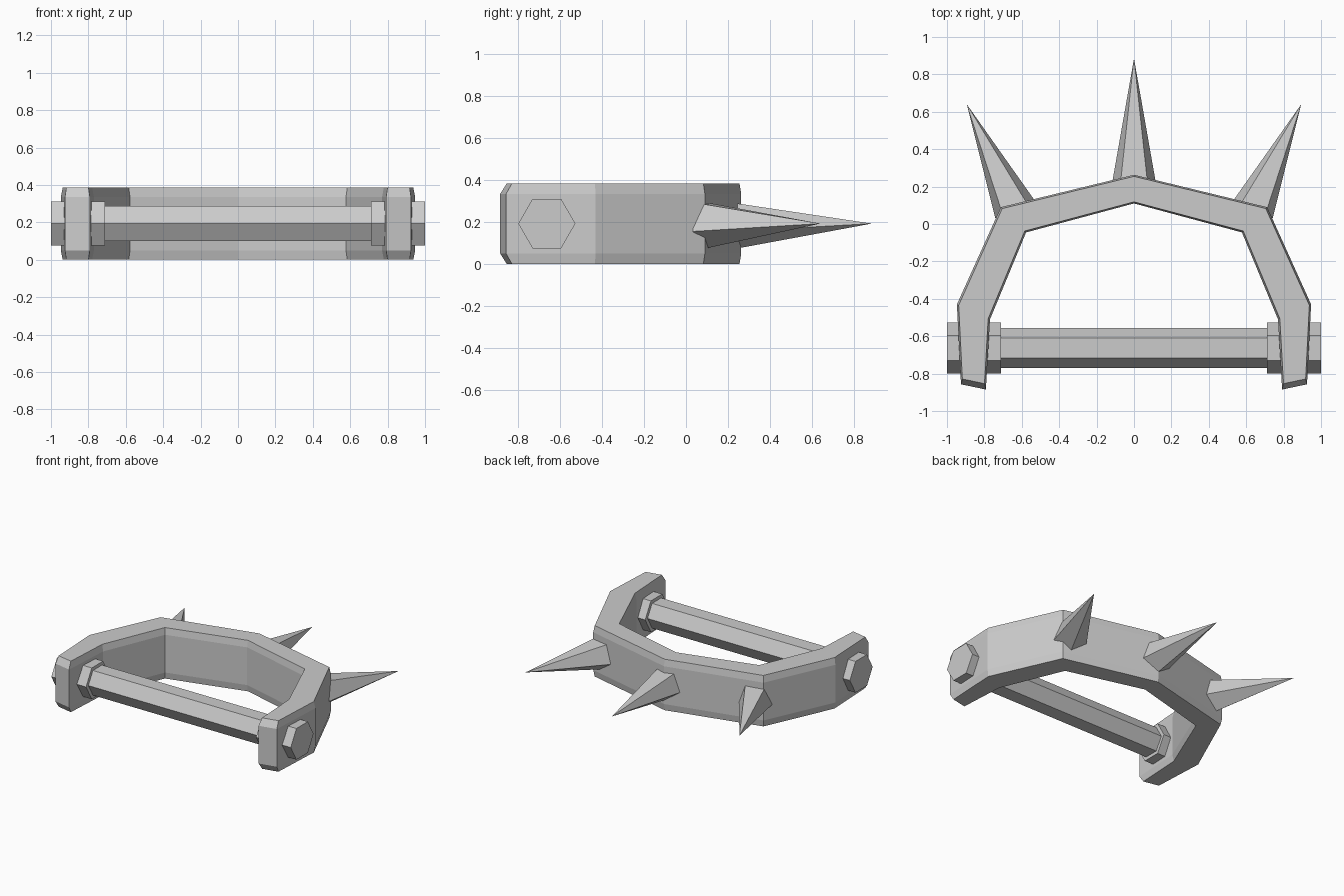
import bpy
import bmesh
import math
from mathutils import Vector, Matrix

if "Cube" in bpy.data.objects:
    bpy.data.objects.remove(bpy.data.objects["Cube"])

# Single flat metal colour
steel = bpy.data.materials.new("steel_grey")
steel.use_nodes = True
GREY = (0.6, 0.6, 0.6, 1)
steel.diffuse_color = GREY
steel.node_tree.nodes["Principled BSDF"].inputs["Base Color"].default_value = GREY

HEIGHT, MID_Z, CHAMFER = 0.385, 0.193, 0.05
BOLT_Y = -0.663


def finish(bm, name):
    bmesh.ops.recalc_face_normals(bm, faces=bm.faces)
    mesh = bpy.data.meshes.new(name)
    bm.to_mesh(mesh)
    bm.free()
    mesh.materials.append(steel)
    obj = bpy.data.objects.new(name, mesh)
    bpy.context.collection.objects.link(obj)
    return obj


def cone(name, start, end, sides, r1, r2, spin):
    """Prism or spike from start to end; spin is the angle of the first
    corner around the axis, measured from horizontal."""
    start, end = Vector(start), Vector(end)
    axis = (end - start).normalized()
    side = axis.cross(Vector((0, 0, 1)))
    up = side.cross(axis)
    bm = bmesh.new()

    def ring(centre, r):
        angles = [spin + math.tau * i / sides for i in range(sides)]
        return [bm.verts.new(centre + r * (math.cos(a) * side + math.sin(a) * up))
                for a in angles]

    base = ring(start, r1)
    bm.faces.new(base)
    if r2:
        top = ring(end, r2)
        bm.faces.new(top)
    else:
        tip = bm.verts.new(end)
    for i in range(sides):
        j = (i + 1) % sides
        if r2:
            bm.faces.new((base[i], base[j], top[j], top[i]))
        else:
            bm.faces.new((base[i], base[j], tip))
    return finish(bm, name)


# Bent shackle: outer and inner corner at each bend, right half mirrored
half = [((0, 0.263), (0, 0.11)),
        ((0.712, 0.09), (0.577, -0.045)),
        ((0.947, -0.43), (0.77, -0.51)),
        ((0.925, -0.857), (0.792, -0.885))]
stations = [[Vector((-x, y)) for x, y in pair] for pair in reversed(half[1:])]
stations += [[Vector(p) for p in pair] for pair in half]

bm = bmesh.new()
rings = []
for n, (outer, inner) in enumerate(stations):
    rim_out, rim_in = outer.lerp(inner, 0.055), inner.lerp(outer, 0.055)
    if n in (0, len(stations) - 1):
        rim_out.y += 0.03
        rim_in.y += 0.03
    low, high = CHAMFER, HEIGHT - CHAMFER
    section = [(outer, low), (outer, high), (rim_out, HEIGHT), (rim_in, HEIGHT),
               (inner, high), (inner, low), (rim_in, 0), (rim_out, 0)]
    rings.append([bm.verts.new((p.x, p.y, z)) for p, z in section])
for a, b in zip(rings, rings[1:]):
    for i in range(8):
        j = (i + 1) % 8
        bm.faces.new((a[i], a[j], b[j], b[i]))
# Chamfered end caps
for r in (rings[0], rings[-1]):
    bm.faces.new((r[1], r[2], r[3], r[4]))
    bm.faces.new((r[0], r[1], r[4], r[5]))
    bm.faces.new((r[0], r[5], r[6], r[7]))
finish(bm, "shackle_band")

# Hexagonal cross bar and its bolt heads
cone("cross_bar", (-0.75, BOLT_Y, MID_Z), (0.75, BOLT_Y, MID_Z), 6, 0.108, 0.108, 0)
for label, s in (("left", 1), ("right", -1)):
    cone(label + "_bolt", (s * 0.71, BOLT_Y, MID_Z), (s, BOLT_Y, MID_Z),
         6, 0.136, 0.136, 0)

# Five-sided spikes, one flat face upwards
SPIN = -math.pi / 2
cone("centre_spike", (0, 0.23, MID_Z), (0, 0.885, MID_Z), 5, 0.121, 0, SPIN)
for label, s in (("left", 1), ("right", -1)):
    cone(label + "_spike", (s * 0.637, 0.08, MID_Z), (s * 0.894, 0.64, MID_Z),
         5, 0.121, 0, SPIN)
